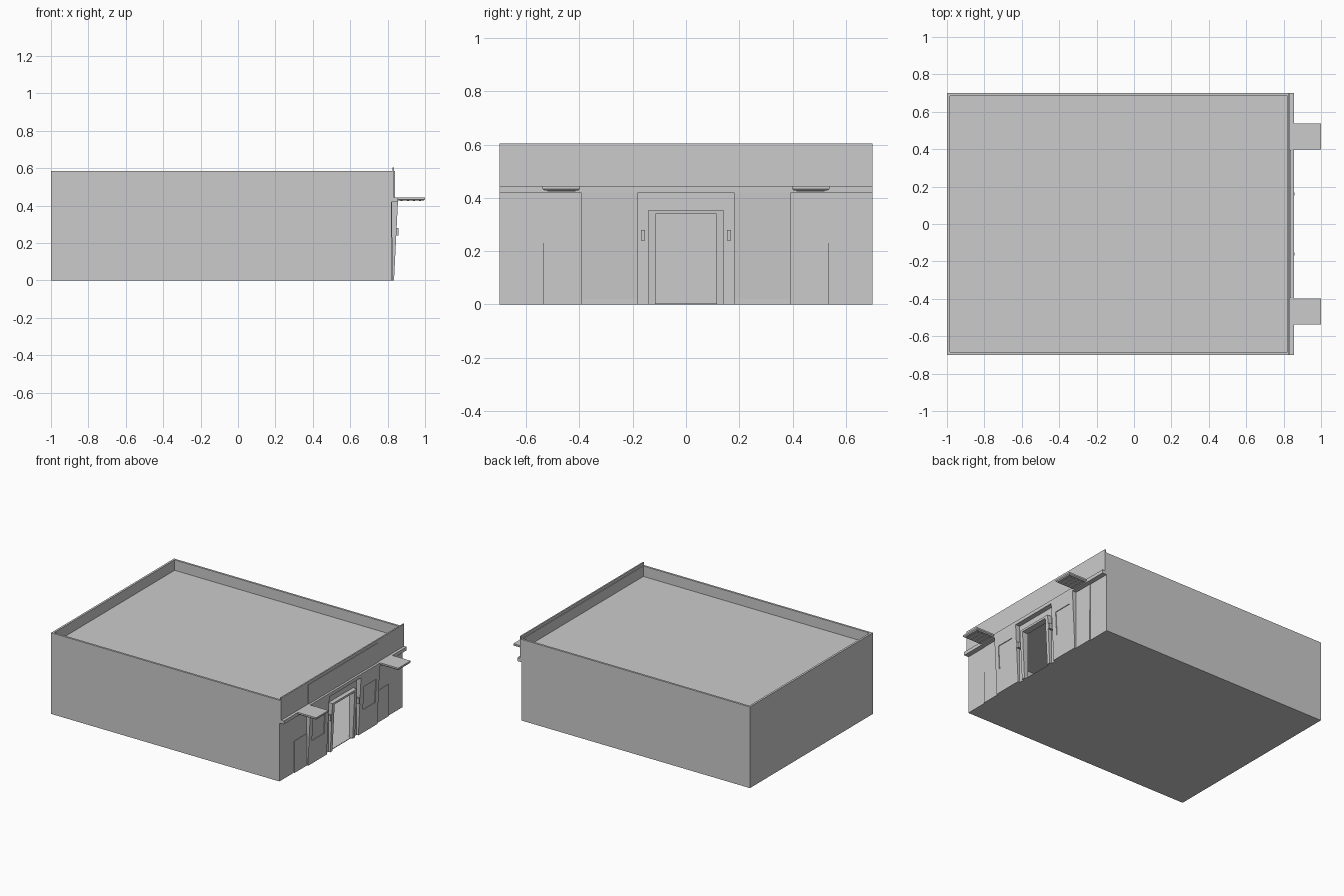
import bpy

cube = bpy.data.objects.get("Cube")
if cube:
    bpy.data.objects.remove(cube, do_unlink=True)

gray = bpy.data.materials.new("plain gray")
gray.use_nodes = True
COLOR = (0.6, 0.6, 0.6, 1)
gray.diffuse_color = COLOR
gray.node_tree.nodes["Principled BSDF"].inputs["Base Color"].default_value = COLOR

FACES = [(0, 1, 3, 2), (4, 6, 7, 5), (0, 4, 5, 1), (2, 3, 7, 6), (0, 2, 6, 4), (1, 5, 7, 3)]


def block(name, x, y, z, top_x=None):
    """Box from ranges; top_x moves the outer face at the top to make it lean."""
    y = sorted(y)
    verts = []
    for i in range(2):
        for yy in y:
            for k in range(2):
                xx = top_x if (top_x is not None and i == 1 and k == 1) else x[i]
                verts.append((xx, yy, z[k]))
    mesh = bpy.data.meshes.new(name)
    mesh.from_pydata(verts, [], FACES)
    mesh.materials.append(gray)
    obj = bpy.data.objects.new(name, mesh)
    bpy.context.collection.objects.link(obj)
    return obj


def leaning(name, y, z, inset=0.0):
    """Block on the entrance wall whose outer face leans outward with height."""
    face = [0.834 + 0.05 * h - inset for h in z]
    return block(name, (WALL, face[0]), y, z, face[1])


WALL = 0.82      # outer face of the entrance wall
HALF = 0.7       # half the building width
TOP = 0.585      # parapet height
T = 0.015        # wall thickness
IN = HALF - T

# Shell, with an open room inside
block("floor", (-1, WALL), (-HALF, HALF), (0, 0.004))
block("roof", (-1 + T, WALL + 0.005), (-IN, IN), (0.49, 0.51))
block("back_wall", (-1, -1 + T), (-HALF, HALF), (0, TOP))

# Entrance wall above the doorway, ledge and raised parapet
block("door_header_wall", (WALL - T, WALL), (-0.115, 0.115), (0.34, 0.43))
block("upper_wall", (WALL - T, 0.835), (-HALF, HALF), (0.43, 0.51))
block("parapet_wall", (WALL, 0.835), (-HALF, HALF), (0.51, TOP))
block("parapet_rise", (0.825, 0.835), (-HALF, HALF), (TOP, 0.605))
block("ledge", (WALL, 0.855), (-HALF, HALF), (0.42, 0.445))
block("sign_panel", (0.835, 0.839), (-0.395, 0.395), (0.445, TOP))

# Door frame header
leaning("door_frame_top", (-0.14, 0.14), (0.34, 0.355))

for side, s in (("right", -1), ("left", 1)):
    def span(a, b):
        return (s * a, s * b)

    block(side + "_side_wall", (-1, WALL), span(IN, HALF), (0, TOP))
    block(side + "_entrance_wall", (WALL - T, WALL), span(0.115, HALF), (0, 0.43))
    leaning(side + "_door_jamb", span(0.115, 0.14), (0, 0.34))
    block(side + "_door_lamp", (WALL, 0.857), span(0.153, 0.168), (0.24, 0.28))

    # Leaning window bay with a slightly sunken pane
    block(side + "_bay_plinth", (WALL, 0.835), span(0.18, 0.395), (0, 0.02))
    leaning(side + "_bay_sill", span(0.18, 0.395), (0.02, 0.17))
    leaning(side + "_bay_head", span(0.18, 0.395), (0.34, 0.42))
    leaning(side + "_bay_inner_stile", span(0.18, 0.22), (0.17, 0.34))
    leaning(side + "_bay_outer_stile", span(0.36, 0.395), (0.17, 0.34))
    leaning(side + "_window_pane", span(0.22, 0.36), (0.17, 0.34), 0.005)

    # Two-part panel below the canopy
    block(side + "_lower_panel", (WALL, 0.826), span(0.395, 0.535), (0, 0.23))
    block(side + "_upper_panel", (WALL, 0.823), span(0.395, 0.535), (0.23, 0.42))

    # Canopy: thin top plate, narrower soffit and slats
    block(side + "_canopy_top", (0.835, 1), span(0.398, 0.538), (0.434, 0.445))
    soffit = block(side + "_canopy_soffit", (0.835, 0.994), span(0.398, 0.538), (0.427, 0.434), 1)
    for v in soffit.data.vertices:
        if v.co.z < 0.43:
            v.co.y += 0.008 if v.co.y < s * 0.468 else -0.008
    for i in range(4):
        x = 0.87 + 0.033 * i
        block(f"{side}_canopy_slat_{i + 1}", (x, x + 0.01), span(0.415, 0.52), (0.424, 0.428))
